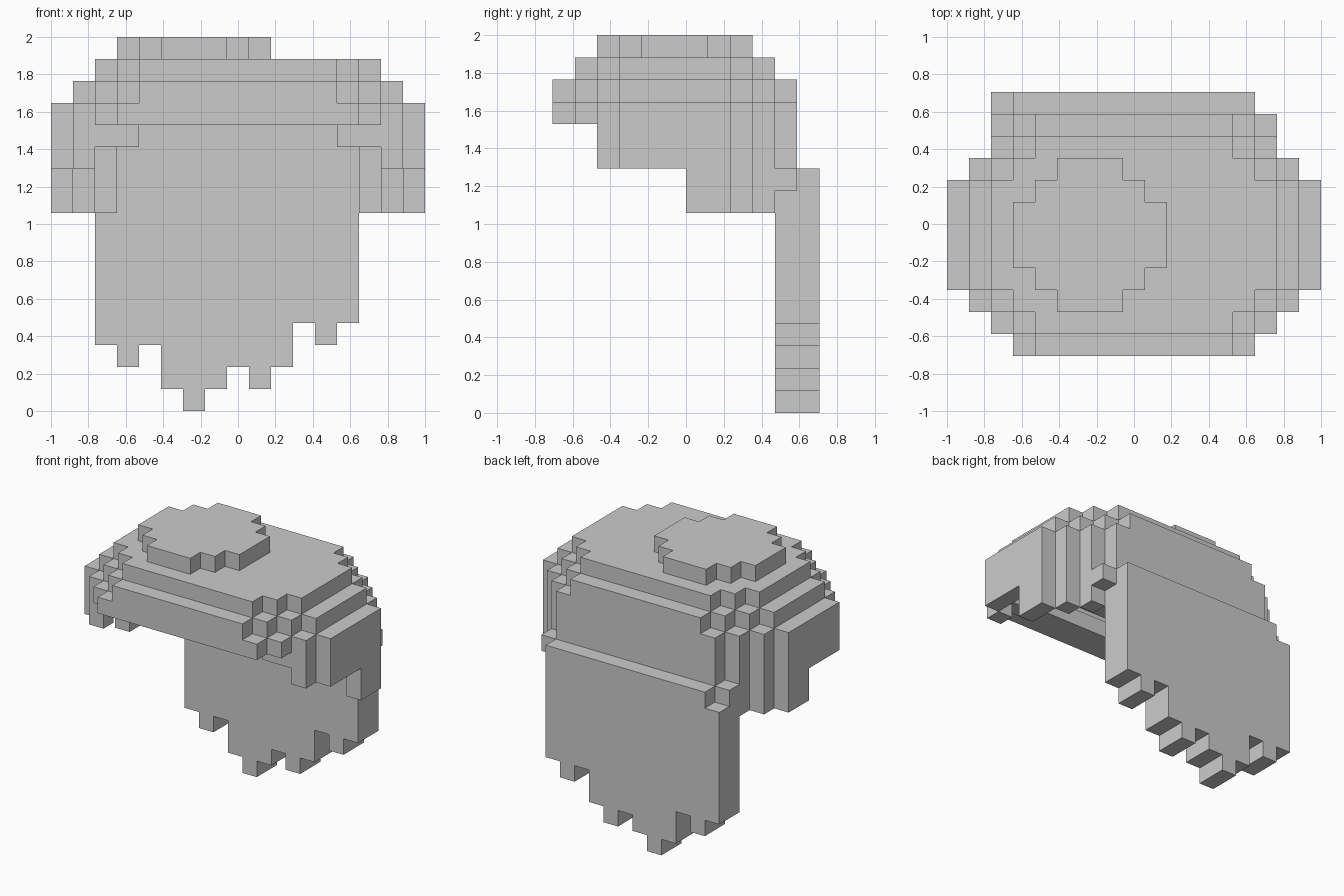
import bpy, bmesh
from mathutils import Vector

if "Cube" in bpy.data.objects:
    bpy.data.objects.remove(bpy.data.objects["Cube"])

U = 2 / 17                       # edge length of one block
ORIGIN = Vector((-1, -6 * U, 0))


def box(i0, i1, j0, j1, k0, k1):
    """Blocks in half-open index ranges."""
    return {(i, j, k) for i in range(i0, i1) for j in range(j0, j1) for k in range(k0, k1)}


def mirror(cells):
    return cells | {(16 - i, j, k) for i, j, k in cells}


def layer(k, steps):
    """Stepped oval layer: each step is (side inset, front row, back row)."""
    out = set()
    for a, j0, j1 in steps:
        out |= box(a, 17 - a, j0, j1, k, k + 1)
    return out


parts = {}

# Raised tuft on the crown
parts["crown_tuft"] = box(3, 10, 4, 7, 16, 17) | box(4, 9, 3, 8, 16, 17) | box(5, 8, 2, 9, 16, 17)

# Cap: closed top layer over two hollow stepped rings
top = [(2, 3, 8), (3, 2, 9), (4, 1, 10)]
middle = [(1, 3, 8), (2, 2, 9), (3, 1, 10), (4, 0, 11)]
lower = [(0, 3, 8), (1, 2, 9), (2, 1, 10), (3, 0, 11)]
parts["cap_top"] = layer(15, top)
parts["cap_upper_ring"] = layer(14, middle) - layer(14, top)
parts["cap_fringe_ring"] = layer(13, lower) - layer(13, [(1, 3, 8), (2, 2, 9), (3, 2, 10)])

# Side walls, shorter in front of the ear
side = box(0, 1, 3, 6, 11, 13) | box(0, 1, 6, 8, 9, 13)
side |= box(1, 2, 2, 3, 11, 13) | box(1, 2, 8, 9, 9, 13)
side |= box(2, 3, 9, 10, 9, 13) | box(2, 4, 2, 3, 12, 13)
parts["side_walls"] = mirror(side)

# Back wall and the ledge where the long hair begins
parts["back_wall"] = box(3, 14, 10, 11, 11, 13)
parts["back_ledge"] = box(2, 15, 10, 11, 10, 11) | box(3, 14, 11, 12, 10, 11)

# Long back panel with a ragged lower edge
ends = [3, 2, 3, 1, 0, 1, 2, 1, 2, 4, 3, 4]
panel = set()
for n, k in enumerate(ends):
    panel |= box(2 + n, 3 + n, 10, 12, k, 10)
parts["back_panel"] = panel

filled = set().union(*parts.values())


def build(name, cells):
    """Mesh the exposed faces of the blocks and merge flat areas."""
    bm = bmesh.new()
    verts = {}

    def vert(p):
        if p not in verts:
            verts[p] = bm.verts.new(ORIGIN + Vector(p) * U)
        return verts[p]

    for c in sorted(cells):
        for axis in range(3):
            for s in (0, 1):
                n = list(c)
                n[axis] += 1 if s else -1
                if tuple(n) in filled:
                    continue
                quad = []
                for a, b in ((0, 0), (1, 0), (1, 1), (0, 1)):
                    p = list(c)
                    p[axis] += s
                    p[(axis + 1) % 3] += a
                    p[(axis + 2) % 3] += b
                    quad.append(vert(tuple(p)))
                bm.faces.new(quad if s else quad[::-1])
    bmesh.ops.dissolve_limit(bm, angle_limit=0.01, verts=bm.verts[:], edges=bm.edges[:])
    mesh = bpy.data.meshes.new(name)
    bm.to_mesh(mesh)
    bm.free()
    bpy.context.collection.objects.link(bpy.data.objects.new(name, mesh))


for name, cells in parts.items():
    build(name, cells)
